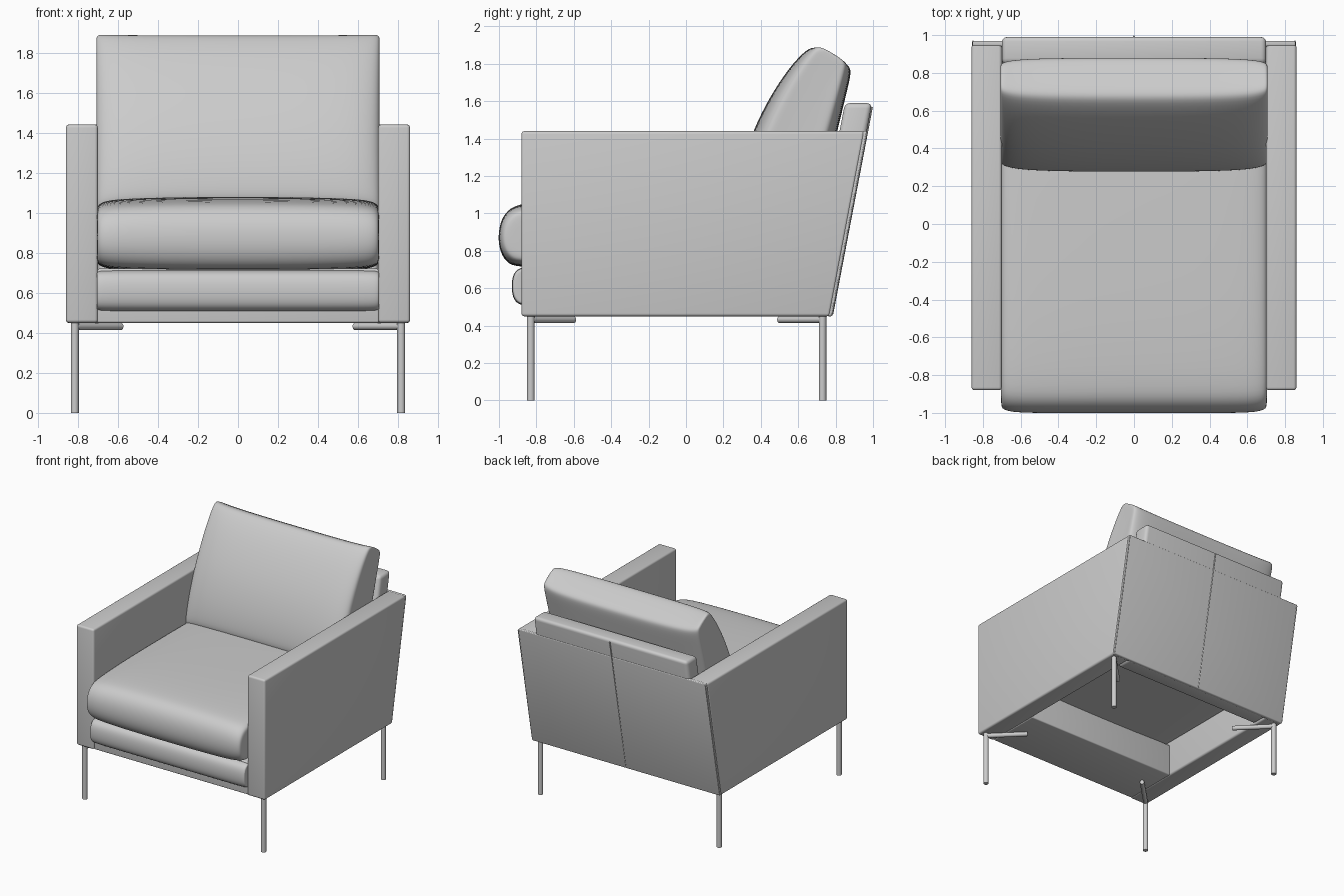
import bpy, bmesh, math
from mathutils import Vector

if "Cube" in bpy.data.objects:
    bpy.data.objects.remove(bpy.data.objects["Cube"])


def finish(bm, name, angle=40):
    bmesh.ops.recalc_face_normals(bm, faces=bm.faces[:])
    me = bpy.data.meshes.new(name)
    bm.to_mesh(me)
    bm.free()
    ob = bpy.data.objects.new(name, me)
    bpy.context.collection.objects.link(ob)
    bpy.ops.object.select_all(action='DESELECT')
    bpy.context.view_layer.objects.active = ob
    ob.select_set(True)
    bpy.ops.object.shade_smooth_by_angle(angle=math.radians(angle))
    return ob


def skin(bm, rings):
    """Join rings of points into a closed skin with capped ends."""
    vs = [[bm.verts.new(p) for p in r] for r in rings]
    n = len(vs[0])
    for a, b in zip(vs, vs[1:]):
        for i in range(n):
            bm.faces.new((a[i], a[(i + 1) % n], b[(i + 1) % n], b[i]))
    bm.faces.new(vs[0])
    bm.faces.new(vs[-1])


def prism(name, profile, x0, x1, bevel):
    """Side profile (y, z) extruded along x with rounded edges."""
    bm = bmesh.new()
    skin(bm, [[(x, y, z) for y, z in profile] for x in (x0, x1)])
    if bevel:
        bmesh.ops.bevel(bm, geom=bm.edges[:], offset=bevel, segments=4,
                        profile=0.5, affect='EDGES')
    return finish(bm, name)


def cushion(name, profile, stations, centre, lean=0):
    """Side profile lofted along x; stations are (x, length scale, thickness scale)."""
    a = math.radians(lean)
    ln, th = Vector((math.cos(a), math.sin(a))), Vector((-math.sin(a), math.cos(a)))
    c = Vector(centre)
    rings = []
    full = [(-x, l, t) for x, l, t in reversed(stations)] + [(0, 1, 1)] + stations
    for x, sl, st in full:
        ring = []
        for p in profile:
            d = Vector(p) - c
            q = c + ln * d.dot(ln) * sl + th * d.dot(th) * st
            ring.append((x, q.x, q.y))
        rings.append(ring)
    bm = bmesh.new()
    skin(bm, rings)
    ob = finish(bm, name, 60)
    m = ob.modifiers.new("soften", 'SUBSURF')
    m.levels = m.render_levels = 2
    return ob


def rod(name, p0, p1, r, sides=20):
    p0, p1 = Vector(p0), Vector(p1)
    d = p1 - p0
    bm = bmesh.new()
    bmesh.ops.create_cone(bm, cap_ends=True, segments=sides, radius1=r, radius2=r, depth=d.length)
    bm.transform(d.to_track_quat('Z', 'Y').to_matrix().to_4x4())
    bmesh.ops.translate(bm, verts=bm.verts[:], vec=(p0 + p1) / 2)
    return finish(bm, name)


# arms with slanted rear edge
arm = [(-0.88, 0.45), (0.768, 0.45), (0.955, 1.44), (-0.88, 1.44)]
for s, side in ((-1, "left"), (1, "right")):
    prism(side + "_arm", arm, s * 0.70, s * 0.86, 0.016)

# backrest slab, rear cover and stitched seams
prism("backrest", [(0.63, 0.45), (0.78, 0.45), (0.995, 1.59), (0.85, 1.59)], -0.70, 0.70, 0.028)
prism("back_cover", [(0.755, 0.45), (0.783, 0.45), (0.970, 1.44), (0.942, 1.44)], -0.855, 0.855, 0.008)
rod("back_centre_seam", (0, 0.782, 0.46), (0, 0.994, 1.57), 0.005, 8)
for s, side in ((-1, "left"), (1, "right")):
    rod(side + "_back_seam", (s * 0.852, 0.78, 0.46), (s * 0.852, 0.966, 1.43), 0.005, 8)

# base rail beneath the seat, open behind
prism("front_rail", [(-0.87, 0.45), (-0.40, 0.45), (-0.40, 0.72), (-0.87, 0.72)], -0.705, 0.705, 0.01)

# padded front roll
cushion("front_roll",
        [(-0.80, 0.505), (-0.87, 0.505), (-0.915, 0.525), (-0.932, 0.575), (-0.932, 0.645),
         (-0.915, 0.695), (-0.87, 0.715), (-0.80, 0.715)],
        [(0.4, 1, 1), (0.66, 1, 1), (0.695, 0.97, 0.97), (0.705, 0.93, 0.92), (0.705, 0.8, 0.8)],
        (-0.80, 0.61))

# seat cushion
cushion("seat_cushion",
        [(-0.4, 0.705), (-0.88, 0.71), (-0.95, 0.725), (-0.995, 0.79), (-1.006, 0.88),
         (-0.99, 0.97), (-0.94, 1.035), (-0.85, 1.06), (-0.5, 1.078), (0, 1.08), (0.5, 1.078),
         (0.72, 1.06), (0.74, 1.0), (0.71, 0.73), (0.66, 0.705), (0.2, 0.705)],
        [(0.35, 1, 0.99), (0.58, 0.998, 0.95), (0.66, 0.99, 0.90), (0.695, 0.975, 0.82),
         (0.705, 0.955, 0.72), (0.705, 0.8, 0.5)],
        (-0.13, 0.88))

# leaning back cushion
cushion("back_cushion",
        [(0.50, 1.03), (0.33, 1.03), (0.275, 1.055), (0.275, 1.13), (0.30, 1.27), (0.36, 1.45),
         (0.445, 1.62), (0.55, 1.78), (0.645, 1.88), (0.69, 1.892), (0.78, 1.845), (0.875, 1.79),
         (0.885, 1.755), (0.86, 1.65), (0.81, 1.44), (0.75, 1.2), (0.71, 1.06), (0.66, 1.03)],
        [(0.35, 1.002, 0.99), (0.56, 1.01, 0.94), (0.65, 1.02, 0.86), (0.695, 1.03, 0.76),
         (0.71, 1.02, 0.64), (0.705, 0.9, 0.4)],
        (0.60, 1.42), 68)

# legs with diagonal mounting rods
for sx, side in ((-1, "left"), (1, "right")):
    for y, d, end in ((-0.83, 1, "front"), (0.73, -1, "rear")):
        x = sx * 0.815
        rod(f"{end}_{side}_leg", (x, y, 0), (x, y, 0.452), 0.02)
        rod(f"{end}_{side}_mount", (x, y, 0.432), (x - sx * 0.23, y + d * 0.23, 0.432), 0.018)
